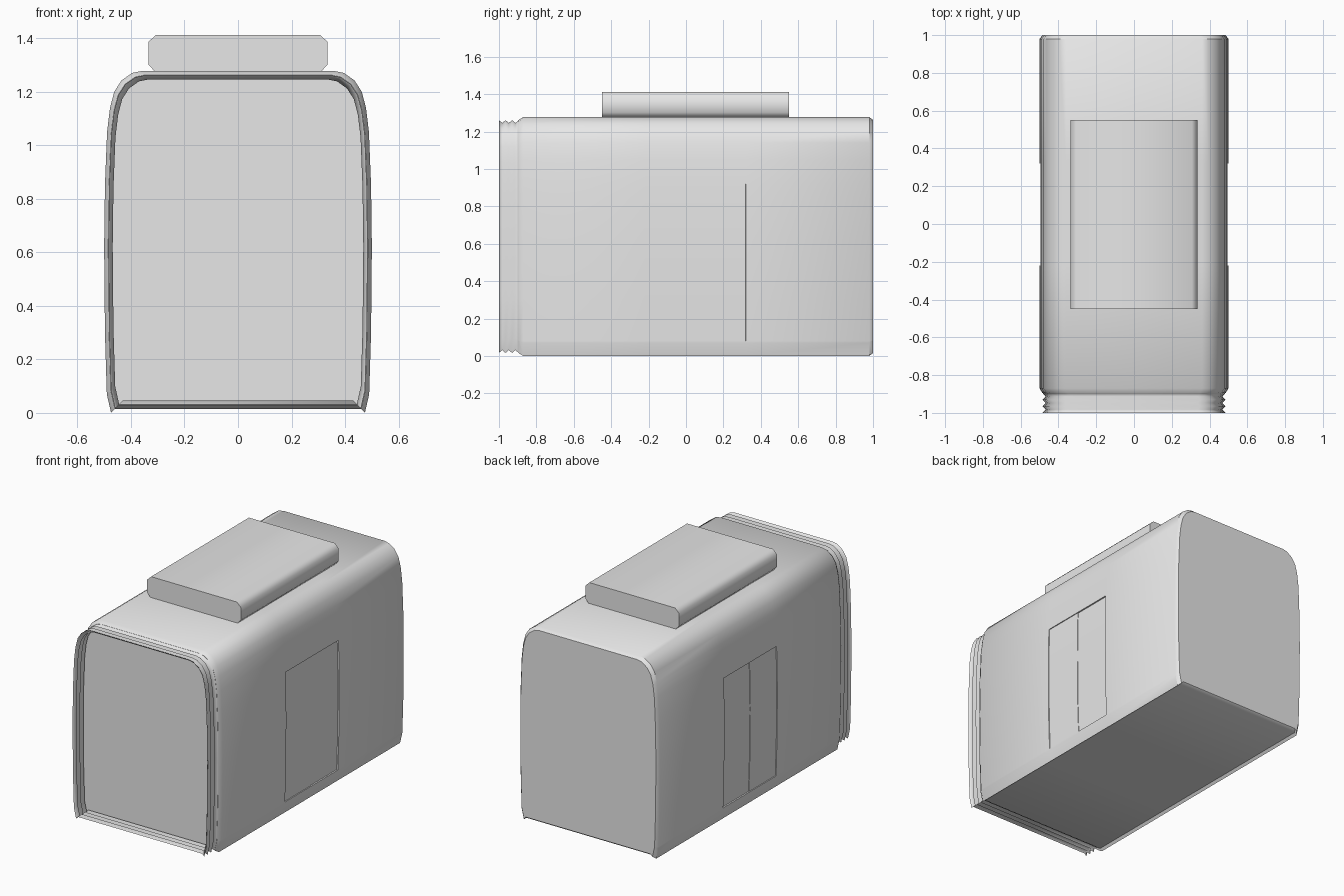
import bpy
import bmesh
from math import radians

cube = bpy.data.objects.get("Cube")
if cube:
    bpy.data.objects.remove(cube, do_unlink=True)

grey = bpy.data.materials.new("light_grey")
grey.use_nodes = True
grey.diffuse_color = (0.8, 0.8, 0.8, 1)
grey.node_tree.nodes["Principled BSDF"].inputs["Base Color"].default_value = (0.8, 0.8, 0.8, 1)


def mirrored(half):
    """Close a half outline (bottom to top) across x = 0."""
    return half + [(-x, z) for x, z in reversed(half) if x > 0]


def inset(outline, d):
    """Shrink an outline towards its middle by about d on every side."""
    xs = [p[0] for p in outline]
    zs = [p[1] for p in outline]
    w, h = max(xs), (max(zs) - min(zs)) / 2
    mid = (max(zs) + min(zs)) / 2
    return [(x * (1 - d / w), mid + (z - mid) * (1 - d / h)) for x, z in outline]


def loft(outline, stations, capped=True):
    """Sweep the outline along y through (y, inset) stations."""
    bm = bmesh.new()
    rings = [[bm.verts.new((x, y, z)) for x, z in inset(outline, d)] for y, d in stations]
    n = len(outline)
    for a, b in zip(rings, rings[1:]):
        for i in range(n):
            j = (i + 1) % n
            bm.faces.new((a[i], a[j], b[j], b[i]))
    if capped:
        bm.faces.new(rings[0])
        bm.faces.new(rings[-1])
    bmesh.ops.recalc_face_normals(bm, faces=bm.faces[:])
    return bm


def finish(name, bm, angle):
    mesh = bpy.data.meshes.new(name)
    bm.to_mesh(mesh)
    bm.free()
    obj = bpy.data.objects.new(name, mesh)
    bpy.context.collection.objects.link(obj)
    mesh.materials.append(grey)
    bpy.ops.object.select_all(action="DESELECT")
    obj.select_set(True)
    bpy.context.view_layer.objects.active = obj
    bpy.ops.object.shade_smooth_by_angle(angle=radians(angle))
    return obj


# Carriage body: bulged sides, rounded roof shoulders, floor set up between the sills
shell = mirrored([
    (0.46, 0.015), (0.474, 0), (0.49, 0.07), (0.497, 0.3), (0.5, 0.62), (0.497, 0.85),
    (0.489, 1.05), (0.478, 1.14), (0.462, 1.2), (0.435, 1.242), (0.395, 1.27),
    (0.36, 1.277), (0, 1.277)])
body = loft(shell, [(-0.895, 0.015), (-0.87, 0), (0.98, 0), (1, 0.015)])

# Sliding doors: two recessed leaves on each side, the rear leaf slightly deeper
front, middle, rear = -0.22, 0.05, 0.32
bottom, top = 0.08, 0.92
cuts = [((0, y, 0), (0, 1, 0)) for y in (front, middle, rear)]
cuts += [((0, 0, z), (0, 0, 1)) for z in (bottom, top)]
for co, no in cuts:
    geom = body.verts[:] + body.edges[:] + body.faces[:]
    bmesh.ops.bisect_plane(body, geom=geom, plane_co=co, plane_no=no)


def recess(side, y0, y1, depth):
    faces = []
    for f in body.faces:
        c = f.calc_center_median()
        if f.normal.x * side > 0.8 and y0 < c.y < y1 and bottom < c.z < top:
            faces.append(f)
    bmesh.ops.inset_region(body, faces=faces, thickness=0.0005, depth=-depth,
                           use_even_offset=True)
    body.normal_update()


body.normal_update()
for side in (1, -1):
    recess(side, front, rear, 0.005)
    recess(side, middle, rear, 0.003)
finish("carriage_body", body, 40)

# Gangway bellows: open pleated sleeve in front of the end wall
pleats = 3
stations = [(-1 + 0.105 * i / (2 * pleats), 0.032 if i % 2 else 0.016)
            for i in range(2 * pleats + 1)]
finish("gangway_bellows", loft(shell, stations, capped=False), 100)

# Roof equipment box with chamfered long edges
box = mirrored([(0.31, 1.274), (0.335, 1.302), (0.335, 1.385), (0.307, 1.412)])
finish("roof_unit", loft(box, [(-0.45, 0), (0.55, 0)]), 50)
